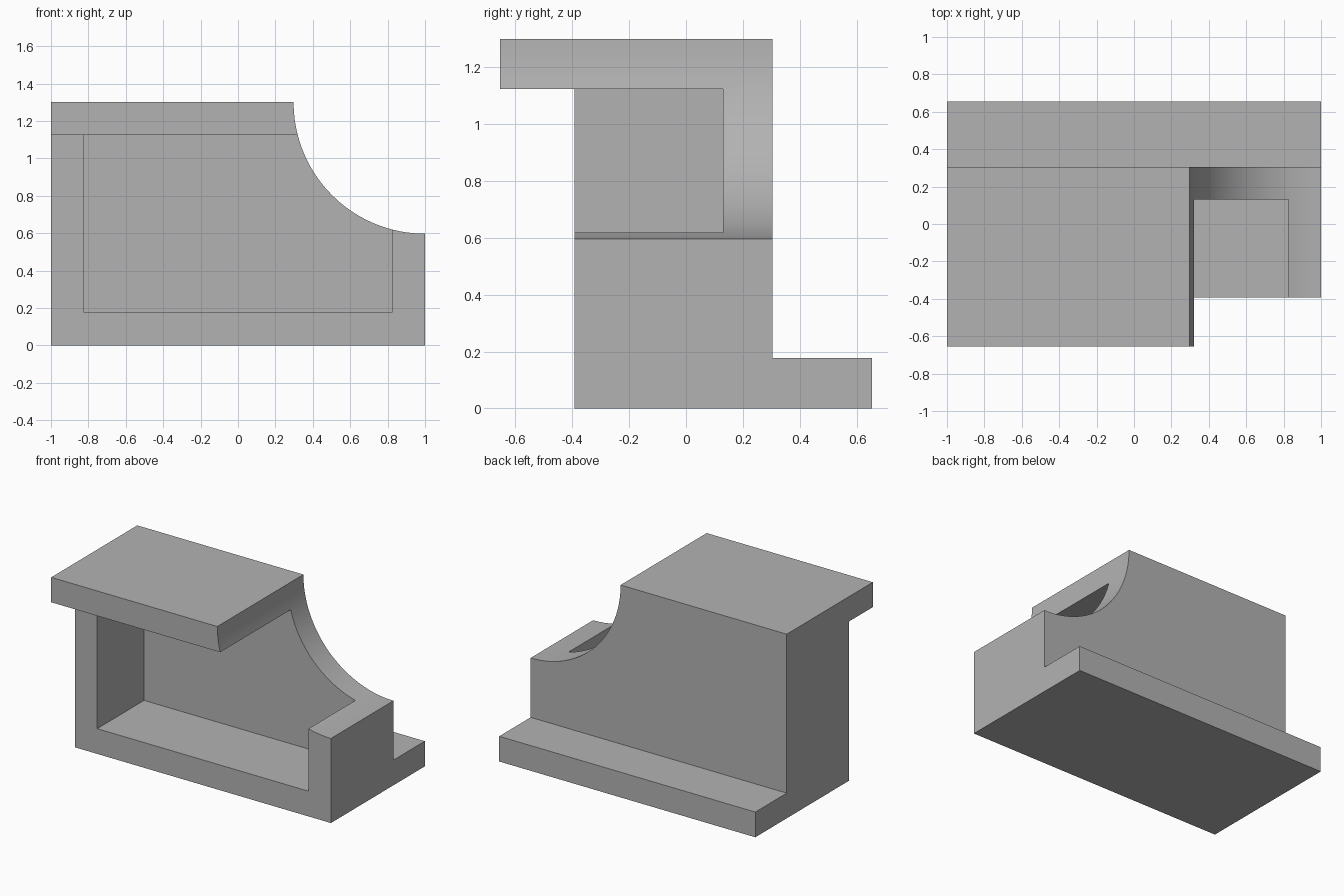
import bpy, bmesh, math
from mathutils import Vector

if "Cube" in bpy.data.objects:
    bpy.data.objects.remove(bpy.data.objects["Cube"])

grey = bpy.data.materials.new("plain_grey")
grey.diffuse_color = (0.45, 0.45, 0.45, 1)
grey.use_nodes = True
grey.node_tree.nodes["Principled BSDF"].inputs["Base Color"].default_value = grey.diffuse_color


def prism(name, outline, shift):
    """Closed solid made by sweeping a planar outline along a vector."""
    bm = bmesh.new()
    face = bm.faces.new([bm.verts.new(p) for p in outline])
    swept = bmesh.ops.extrude_face_region(bm, geom=[face])["geom"]
    bmesh.ops.translate(bm, vec=Vector(shift),
                        verts=[v for v in swept if isinstance(v, bmesh.types.BMVert)])
    bmesh.ops.recalc_face_normals(bm, faces=bm.faces)
    mesh = bpy.data.meshes.new(name)
    bm.to_mesh(mesh)
    bm.free()
    mesh.materials.append(grey)
    obj = bpy.data.objects.new(name, mesh)
    bpy.context.collection.objects.link(obj)
    return obj


def cut(body, cutter):
    cutter.hide_render = True
    bpy.context.view_layer.objects.active = body
    mod = body.modifiers.new("cut", 'BOOLEAN')
    mod.operation, mod.solver, mod.object = 'DIFFERENCE', 'EXACT', cutter
    bpy.ops.object.modifier_apply(modifier=mod.name)
    bpy.data.objects.remove(cutter)


# Body: web with a front top flange and a rear foot flange
section = [(-0.392, 0), (0.655, 0), (0.655, 0.178), (0.305, 0.178), (0.305, 1.3),
           (-0.655, 1.3), (-0.655, 1.124), (-0.392, 1.124)]
body = prism("bracket_body", [(-1, y, z) for y, z in section], (2, 0, 0))

# Front pocket, open to the front
pocket = [(-0.825, 0.178), (0.825, 0.178), (0.825, 1.124), (-0.825, 1.124)]
cut(body, prism("pocket_cutter", [(x, -0.5, z) for x, z in pocket], (0, 0.631, 0)))

# Concave quarter round through the upper right corner
radius, steps = 0.703, 96
circle = [(1 + radius * math.cos(2 * math.pi * i / steps), -1,
           1.3 + radius * math.sin(2 * math.pi * i / steps)) for i in range(steps)]
cut(body, prism("round_cutter", circle, (0, 2, 0)))

bpy.ops.object.select_all(action='DESELECT')
body.select_set(True)
bpy.context.view_layer.objects.active = body
bpy.ops.object.shade_smooth_by_angle(angle=math.radians(30))
